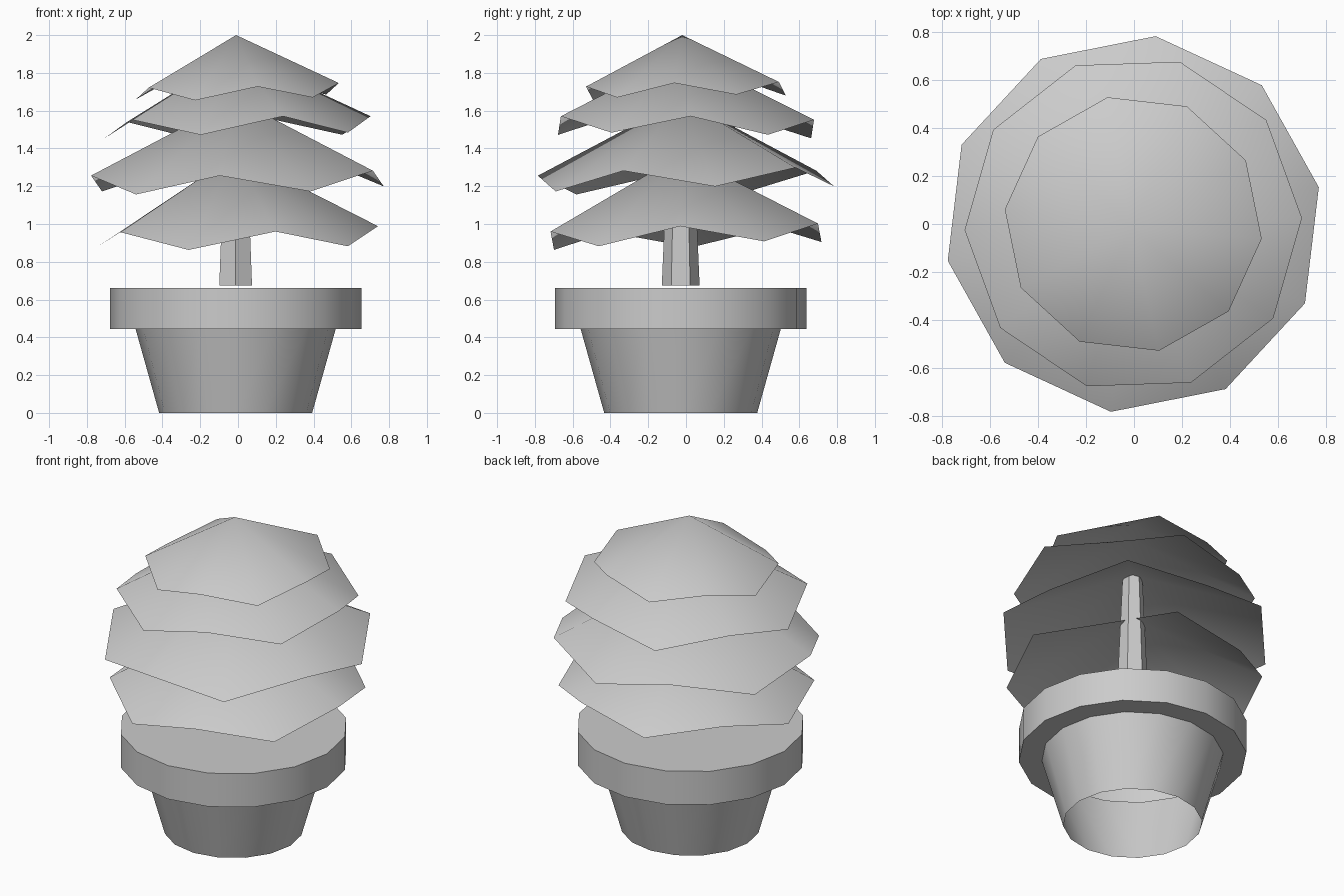
import bpy, bmesh
from math import sin, cos, pi, radians

if "Cube" in bpy.data.objects:
    bpy.data.objects.remove(bpy.data.objects["Cube"])

AXIS = (-0.0125, -0.028)   # pot and trunk centre


def ring(bm, radius, z, sides, phase=0.0, centre=AXIS):
    """One loop of vertices; z is a function of (index, x, y) or a number."""
    verts = []
    for i in range(sides):
        a = phase + 2 * pi * i / sides
        x, y = centre[0] + radius * cos(a), centre[1] + radius * sin(a)
        verts.append(bm.verts.new((x, y, z(i, x, y) if callable(z) else z)))
    return verts


def bridge(bm, low, high):
    n = len(low)
    for i in range(n):
        j = (i + 1) % n
        bm.faces.new((low[i], low[j], high[j], high[i]))


def finish(bm, name, angle):
    mesh = bpy.data.meshes.new(name)
    bm.to_mesh(mesh)
    bm.free()
    obj = bpy.data.objects.new(name, mesh)
    bpy.context.collection.objects.link(obj)
    bpy.ops.object.select_all(action='DESELECT')
    obj.select_set(True)
    bpy.context.view_layer.objects.active = obj
    bpy.ops.object.shade_smooth_by_angle(angle=radians(angle))
    return obj


def lathe(name, profile, sides, phase=0.0):
    """Stack of rings, open at the bottom and closed at the top."""
    bm = bmesh.new()
    rings = [ring(bm, r, z, sides, phase) for r, z in profile]
    for low, high in zip(rings, rings[1:]):
        bridge(bm, low, high)
    bm.faces.new(rings[-1])
    return finish(bm, name, 35)


def foliage(name, radius, phase, high, low, tilt, apex):
    """Ten-sided open cone with an alternating, slightly tilted hem."""
    bm = bmesh.new()

    def hem(i, x, y):
        return (high if i % 2 == 0 else low) + tilt[0] * x + tilt[1] * y

    base = ring(bm, radius, hem, 10, radians(phase), (-0.003, 0.0))
    tip = bm.verts.new((-0.01, -0.02, apex))
    for i in range(10):
        bm.faces.new((base[i], base[(i + 1) % 10], tip))
    return finish(bm, name, 60)


# Hollow pot with a wide rim and flat top
lathe("pot", [(0.405, 0.0), (0.53, 0.445), (0.665, 0.445), (0.665, 0.66)], 16)

# Tapered six-sided trunk running up inside the foliage
lathe("trunk", [(0.10, 0.675), (0.058, 1.66)], 6, pi / 6)

# Foliage tiers, bottom to top
tiers = [
    ("foliage_bottom", 0.745, -2.3, 0.978, 0.887, (0.015, 0.029), 1.37),
    ("foliage_lower", 0.79, -24.8, 1.275, 1.18, (0.02, 0.022), 1.66),
    ("foliage_upper", 0.705, 2.0, 1.557, 1.467, (0.02, -0.013), 1.90),
    ("foliage_top", 0.54, -6.5, 1.737, 1.67, (0.02, 0.022), 2.0),
]
for tier in tiers:
    foliage(*tier)
